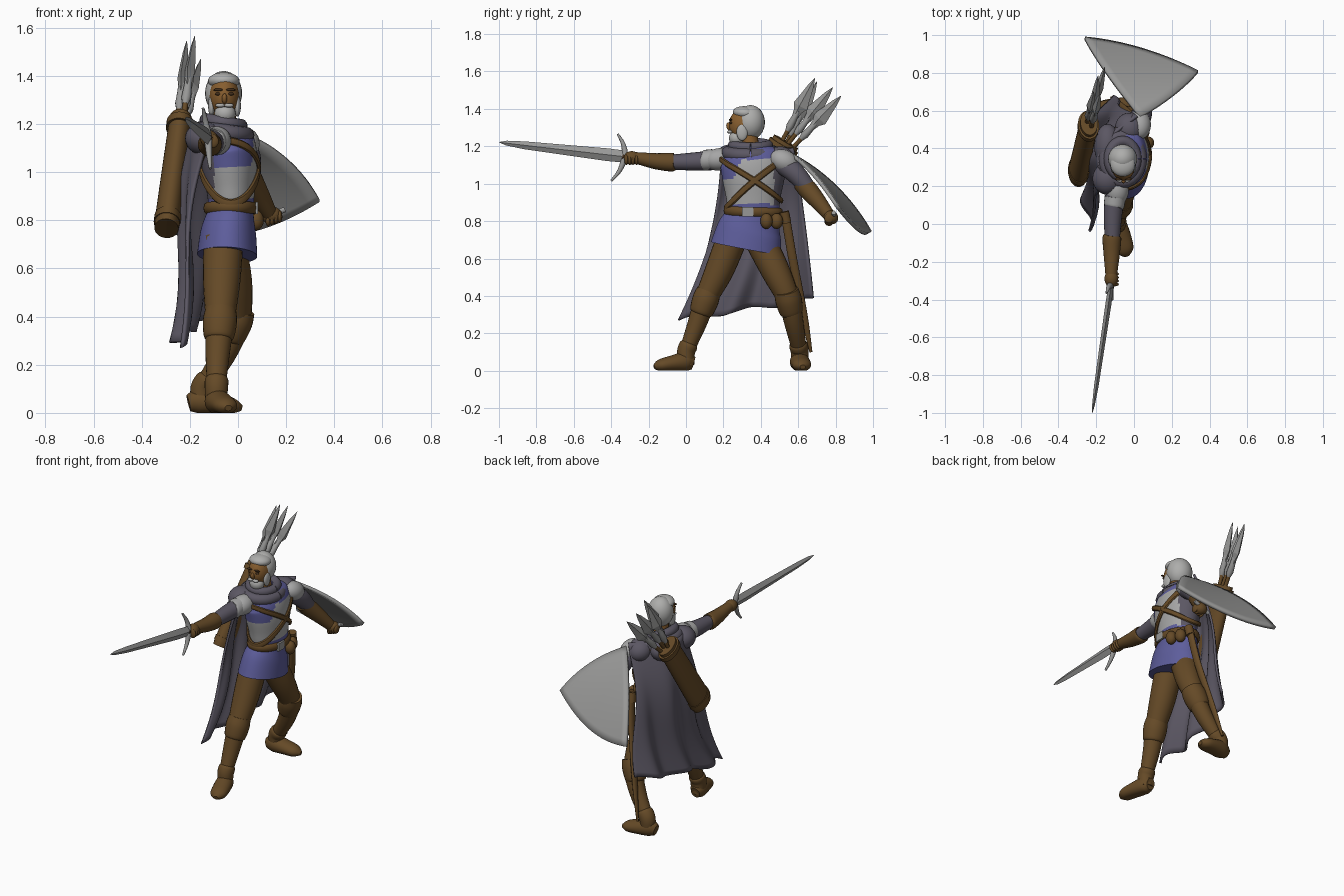
import bpy, bmesh, math
from mathutils import Vector, Matrix

if "Cube" in bpy.data.objects:
    bpy.data.objects.remove(bpy.data.objects["Cube"])

def material(name, rgb):
    m = bpy.data.materials.new(name)
    m.diffuse_color = (*rgb, 1)
    m.use_nodes = True
    m.node_tree.nodes["Principled BSDF"].inputs["Base Color"].default_value = m.diffuse_color
    return m

LEATHER = material("brown leather", (.13, .068, .02))
CLOTH = material("cape grey purple", (.105, .095, .125))
BLUE = material("tunic blue", (.11, .11, .33))
PLATE = material("pale plate", (.38, .38, .38))
STEEL = material("steel grey", (.31, .31, .305))
HAIR = material("white hair", (.42, .42, .41))
SKIN = material("skin brown", (.24, .11, .028))
DARK = material("dark brown", (.05, .025, .01))

def finish(name, bm, mat, angle=40):
    bmesh.ops.recalc_face_normals(bm, faces=bm.faces)
    me = bpy.data.meshes.new(name)
    bm.to_mesh(me)
    bm.free()
    me.materials.append(mat)
    for p in me.polygons:
        p.use_smooth = True
    me.set_sharp_from_angle(angle=math.radians(angle))
    ob = bpy.data.objects.new(name, me)
    bpy.context.collection.objects.link(ob)
    return ob

def catmull(a, b, c, d, t):
    return .5 * (2 * b + (c - a) * t + (2 * a - 5 * b + 4 * c - d) * t * t + (3 * b - a - 3 * c + d) * t ** 3)

def loft(name, pts, radii, mat, segs=20, ref=(0, 0, 1), sub=4, angle=40):
    """Skin elliptical rings along a path; radii are numbers or (side, up) pairs."""
    P = [Vector(p) for p in pts]
    R = [Vector(r) if isinstance(r, tuple) else Vector((r, r)) for r in radii]
    if sub > 1:
        def smooth(L):
            E = [L[0]] + L + [L[-1]]
            return [catmull(*E[i:i + 4], k / sub) for i in range(len(L) - 1) for k in range(sub)] + [L[-1]]
        P, R = smooth(P), smooth(R)
    bm, rings, ref = bmesh.new(), [], Vector(ref)
    for i, p in enumerate(P):
        t = (P[min(i + 1, len(P) - 1)] - P[max(i - 1, 0)]).normalized()
        s = t.cross(ref).normalized()
        n = s.cross(t)
        ring = []
        for k in range(segs):
            a = 2 * math.pi * k / segs
            v = p + s * R[i].x * math.cos(a) + n * R[i].y * math.sin(a)
            v.z = max(v.z, 0)
            ring.append(bm.verts.new(v))
        rings.append(ring)
    for r0, r1 in zip(rings, rings[1:]):
        for k in range(segs):
            bm.faces.new((r0[k], r0[(k + 1) % segs], r1[(k + 1) % segs], r1[k]))
    bm.faces.new(rings[0])
    bm.faces.new(rings[-1])
    return finish(name, bm, mat, angle)

def ball(name, loc, scale, mat, rot=0):
    bm = bmesh.new()
    bmesh.ops.create_uvsphere(bm, u_segments=24, v_segments=16, radius=1)
    bm.transform(Matrix.Translation(loc) @ Matrix.Rotation(rot, 4, 'X') @ Matrix.Diagonal((*scale, 1)))
    return finish(name, bm, mat)

def box(name, loc, size, mat):
    bm = bmesh.new()
    bmesh.ops.create_cube(bm, size=1)
    bm.transform(Matrix.Translation(loc) @ Matrix.Diagonal((*size, 1)))
    return finish(name, bm, mat)

# torso: z, centre x, centre y, radius x, radius y
BODY = [(.655, -.045, .32, .125, .19), (.75, -.04, .338, .115, .172), (.84, -.03, .36, .095, .14),
        (.92, -.03, .36, .10, .145), (1.02, -.035, .36, .115, .165), (1.10, -.04, .36, .115, .175),
        (1.16, -.05, .35, .10, .15), (1.20, -.055, .345, .07, .09)]
torso = loft("tunic", [(b[1], b[2], b[0]) for b in BODY], [(b[3], b[4]) for b in BODY], BLUE, 64, (0, 1, 0), 6)
torso.data.materials.append(PLATE)
torso.data.materials.append(CLOTH)
for f in torso.data.polygons:      # breastplate on the front, cloth at the side and behind
    x, y, z = f.center
    if z > .89:
        if y > .47 or x < -.1:
            f.material_index = 2
        elif z < 1.02 or (z < 1.13 and y > .25 + (z - 1.02) * .4):
            f.material_index = 1

def on_body(phi, z, off):
    for a, b in zip(BODY, BODY[1:]):
        if z <= b[0]:
            t = (z - a[0]) / (b[0] - a[0])
            _, cx, cy, rx, ry = [p + (q - p) * t for p, q in zip(a, b)]
            return (cx + (rx + off) * math.cos(phi), cy + (ry + off) * math.sin(phi), z)

def band(name, z, tilt, radii, mat=LEATHER, off=.006):
    angs = [2 * math.pi * i / 48 for i in range(49)]
    loft(name, [on_body(a, z + tilt * math.sin(a), off) for a in angs], [radii] * 49, mat, 8, sub=1)

band("belt", .85, -.005, (.012, .024))
band("quiver_strap", 1.01, .14, (.01, .018))
band("cross_strap", 1.02, -.11, (.01, .016))
box("belt_buckle", (.078, .33, .85), (.012, .06, .05), STEEL)
box("strap_buckle", (.088, .36, 1.02), (.012, .03, .03), LEATHER)
for i, (x, y) in enumerate([(.075, .43), (.05, .485)]):
    ball(f"belt_pouch_{i}", (x, y, .80), (.032, .033, .042), LEATHER)

# hood gathered round the neck, cape over the shoulders
N = [2 * math.pi * i / 24 for i in range(25)]
for i, (r, z, k) in enumerate([(.035, 1.165, 1.1), (.028, 1.205, .85)]):
    loft(f"hood_roll_{i}", [(-.06 + .085 * k * math.cos(a), .345 + .11 * k * math.sin(a),
         z - .012 * math.cos(a)) for a in N], [r] * 25, CLOTH, 12, sub=1)
ball("hood_back", (-.14, .41, 1.14), (.07, .12, .075), CLOTH)
ball("cape_left_shoulder", (-.025, .51, 1.13), (.075, .08, .068), CLOTH, -.3)
ball("cape_right_shoulder", (-.14, .24, 1.14), (.08, .085, .07), CLOTH)

# head, looking to the front
loft("neck", [(-.055, .345, 1.16), (-.057, .335, 1.28)], [.05, .045], SKIN, ref=(0, 1, 0), sub=1)
ball("head", (-.057, .308, 1.315), (.062, .078, .088), SKIN)
ball("hair", (-.06, .345, 1.328), (.077, .077, .092), HAIR)
ball("fringe", (-.059, .315, 1.378), (.066, .065, .036), HAIR, -.1)
ball("beard", (-.054, .272, 1.243), (.044, .042, .042), HAIR)
ball("nose", (-.056, .23, 1.305), (.011, .014, .022), SKIN, .3)
for s, side in ((-1, "right"), (1, "left")):
    x = -.056
    ball(f"{side}_eye", (x + s * .025, .241, 1.325), (.014, .008, .007), DARK)
    ball(f"{side}_brow", (x + s * .026, .238, 1.342), (.02, .008, .006), DARK)
    ball(f"{side}_moustache", (x + s * .018, .234, 1.277), (.02, .014, .009), HAIR)
    ball(f"{side}_sideburn", (x + s * .054, .30, 1.275), (.014, .03, .045), HAIR)

# legs and boots
def leg(side, hip, mid, knee, calf, ankle):
    loft(f"{side}_leg", [hip, mid, knee, calf, ankle], [.083, .077, .06, .05, .038], LEATHER, 24, (1, 0, 0))
    k, c, a = Vector(knee), Vector(calf), Vector(ankle)
    loft(f"{side}_boot_cuff", [k.lerp(c, -.35), k, k.lerp(c, .45), k.lerp(c, .55)],
         [.064, .071, .063, .05], LEATHER, 24, (1, 0, 0))
    loft(f"{side}_boot_ankle", [a.lerp(c, .35), a.lerp(c, .25), a, (a.x, a.y, .03)],
         [.041, .049, .048, .044], LEATHER, 24, (1, 0, 0))

leg("front", (-.06, .25, .72), (-.068, .18, .54), (-.075, .105, .38), (-.085, .055, .24), (-.09, .0, .10))
leg("rear", (-.055, .385, .72), (-.018, .475, .54), (-.01, .548, .38), (-.06, .58, .24), (-.15, .608, .10))
FOOT = [(.03, .035), (.05, .052), (.053, .042), (.046, .032), (.015, .012)]
loft("front_foot", [(-.095, .04, .04), (-.09, .0, .048), (-.065, -.08, .038), (-.048, -.14, .028), (-.04, -.17, .02)],
     FOOT, LEATHER)
loft("rear_foot", [(-.205, .6, .04), (-.16, .605, .048), (-.08, .615, .038), (-.02, .62, .028), (.015, .625, .02)],
     FOOT, LEATHER)

# sword arm
ball("right_shoulder_plate", (-.09, .18, 1.13), (.062, .085, .06), PLATE, .1)
loft("right_shoulder_rim", [(-.1, .145, 1.13), (-.105, .1, 1.125), (-.107, .09, 1.125)], [.055, .055, .048], PLATE)
loft("right_sleeve", [(-.09, .2, 1.13), (-.11, .07, 1.12), (-.115, -.08, 1.115)], [.055, .05, .04], CLOTH)
loft("right_glove", [(-.116, -.06, 1.115), (-.117, -.075, 1.115), (-.118, -.16, 1.12), (-.12, -.25, 1.135), (-.12, -.29, 1.138)],
     [.04, .05, .043, .033, .03], LEATHER)
ball("right_hand", (-.12, -.29, 1.138), (.036, .045, .036), LEATHER)
for i in range(4):
    ball(f"right_finger_{i}", (-.105, -.265 - .018 * i, 1.128), (.025, .011, .028), LEATHER)

# shield arm
ball("left_shoulder_plate", (.03, .525, 1.12), (.06, .08, .06), PLATE, -.45)
loft("left_sleeve", [(.01, .5, 1.12), (.04, .58, 1.06), (.05, .645, .985)], [.058, .055, .045], CLOTH)
loft("left_glove", [(.04, .61, 1.01), (.05, .65, .97), (.09, .71, .90), (.13, .765, .83)],
     [.045, .052, .043, .032], LEATHER)
ball("left_hand", (.14, .775, .82), (.042, .04, .036), LEATHER, -.6)
for i in range(4):
    ball(f"left_finger_{i}", (.125 + .016 * i, .765, .80 + .005 * i), (.011, .025, .026), LEATHER)
loft("shield_grip", [(.09, .79, .80), (.195, .79, .845)], [.012, .012], STEEL, 10, sub=1)

# sword
loft("sword_grip", [(-.115, -.23, 1.13), (-.122, -.34, 1.145)], [.015, .015], DARK, 12, sub=1)
ball("sword_pommel", (-.114, -.225, 1.13), (.02, .02, .02), STEEL)
loft("sword_guard", [(-.145, -.365, 1.265), (-.135, -.335, 1.21), (-.125, -.328, 1.145), (-.12, -.355, 1.07), (-.115, -.4, 1.015)],
     [.006, .012, .017, .012, .006], STEEL, 10, (1, 0, 0))
loft("sword_blade", [(-.122, -.33, 1.145), (-.135, -.42, 1.155), (-.2, -.86, 1.205), (-.215, -.96, 1.217), (-.22, -1.0, 1.222)],
     [(.014, .032), (.016, .034), (.012, .021), (.007, .013), (.001, .001)], STEEL, 4, sub=1, angle=15)

# shield: curved triangle on three corners
A, B, C = Vector((-.26, .99, .75)), Vector((.337, .795, .87)), Vector((.03, .555, 1.145))
G, NRM, n = (A + B + C) / 3, (B - C).cross(A - C).normalized(), 16
bm, V = bmesh.new(), {}
for i in range(n + 1):
    for j in range(n + 1 - i):
        u, v = i / n, j / n
        w = 1 - u - v
        p = A * u + B * v + C * w
        p = p + NRM * (.05 * (1 - ((p - G).length / .37) ** 2) - .24 * u * v)
        for a, b, o, amt in ((u, v, C, .065), (v, w, A, .03), (w, u, B, .035)):
            p += (G - o).normalized() * 4 * a * b * amt
        V[i, j] = bm.verts.new(p)
for i in range(n):
    for j in range(n - i):
        bm.faces.new((V[i, j], V[i + 1, j], V[i, j + 1]))
        if i + j < n - 1:
            bm.faces.new((V[i + 1, j], V[i + 1, j + 1], V[i, j + 1]))
shield = finish("shield", bm, STEEL)
mod = shield.modifiers.new("thickness", 'SOLIDIFY')
mod.thickness, mod.offset = .02, 0

# cape: folded sheet behind the back
mix = lambda a, b, t: a + (b - a) * t
bm, nu, nv = bmesh.new(), 48, 28
grid = []
for j in range(nv + 1):
    v, row = j / nv, []
    for i in range(nu + 1):
        u = i / nu
        x = mix(mix(-.12, .01, u), mix(-.25, -.14, u), v) - .13 * (1 - .6 * v) * math.sin(math.pi * u)
        x += .028 * v * math.sin(u * 20 + 4 * v + 2.5) - .02 * math.sin(v * 6.3 - .4)
        y = mix(mix(.19, -.04, v ** 2), mix(.57, .68, v ** .8), u)
        z = mix(1.19, mix(.27, .38, u) + .012 * math.sin(u * 15), v)
        row.append(bm.verts.new((x, y, z)))
    grid.append(row)
for r0, r1 in zip(grid, grid[1:]):
    for i in range(nu):
        bm.faces.new((r0[i], r0[i + 1], r1[i + 1], r1[i]))
cape = finish("cape", bm, CLOTH, 60)
mod = cape.modifiers.new("thickness", 'SOLIDIFY')
mod.thickness, mod.offset = .014, 0

# quiver, an oval tube with rims
q0, q1 = Vector((-.295, .275, .785)), Vector((-.238, .535, 1.225))
Q = lambda t: q0.lerp(q1, t)
loft("quiver", [Q(-.02), Q(0), Q(.5), Q(1)], [(.045, .07), (.052, .082), (.05, .078), (.046, .074)], LEATHER, 28, (0, 1, 0), 3)
for i, t in enumerate((.04, .93)):
    loft(f"quiver_rim_{i}", [Q(t - .03), Q(t + .03)], [(.056, .086)] * 2, LEATHER, 28, (0, 1, 0), 1)

# short spears standing in the quiver
SPEARS = [((-.23, .50, 1.2), (-.18, .69, 1.565)), ((-.25, .53, 1.2), (-.213, .70, 1.545)),
          ((-.225, .535, 1.2), (-.19, .785, 1.515)), ((-.225, .56, 1.18), (-.155, .83, 1.47))]
for i, (a, b) in enumerate(SPEARS):
    a, b = Vector(a), Vector(b)
    L = (b - a).length
    at = lambda d: b.lerp(a, d / L)
    loft(f"spear_shaft_{i}", [a, at(.2)], [.012, .012], LEATHER, 10, sub=1)
    loft(f"spear_socket_{i}", [at(.32), at(.29), at(.24), at(.2)], [.013, .021, .017, .016], STEEL, 10, sub=1)
    loft(f"spear_head_{i}", [at(.25), at(.2), at(.17), at(.12), at(.05), at(0)],
         [(.014, .014), (.018, .024), (.022, .042), (.018, .031), (.011, .017), (.001, .001)], STEEL, 4, sub=1, angle=15)

# scabbard hanging behind the rear leg
loft("scabbard", [(.02, .53, .84), (-.01, .57, .6), (-.075, .63, .3), (-.12, .668, .1)],
     [(.016, .024), (.015, .024), (.013, .02), (.006, .008)], LEATHER, 14, (0, 1, 0))
loft("scabbard_collar", [(.022, .525, .85), (.016, .538, .79)], [.026, .026], LEATHER, 14, (0, 1, 0), 1)
